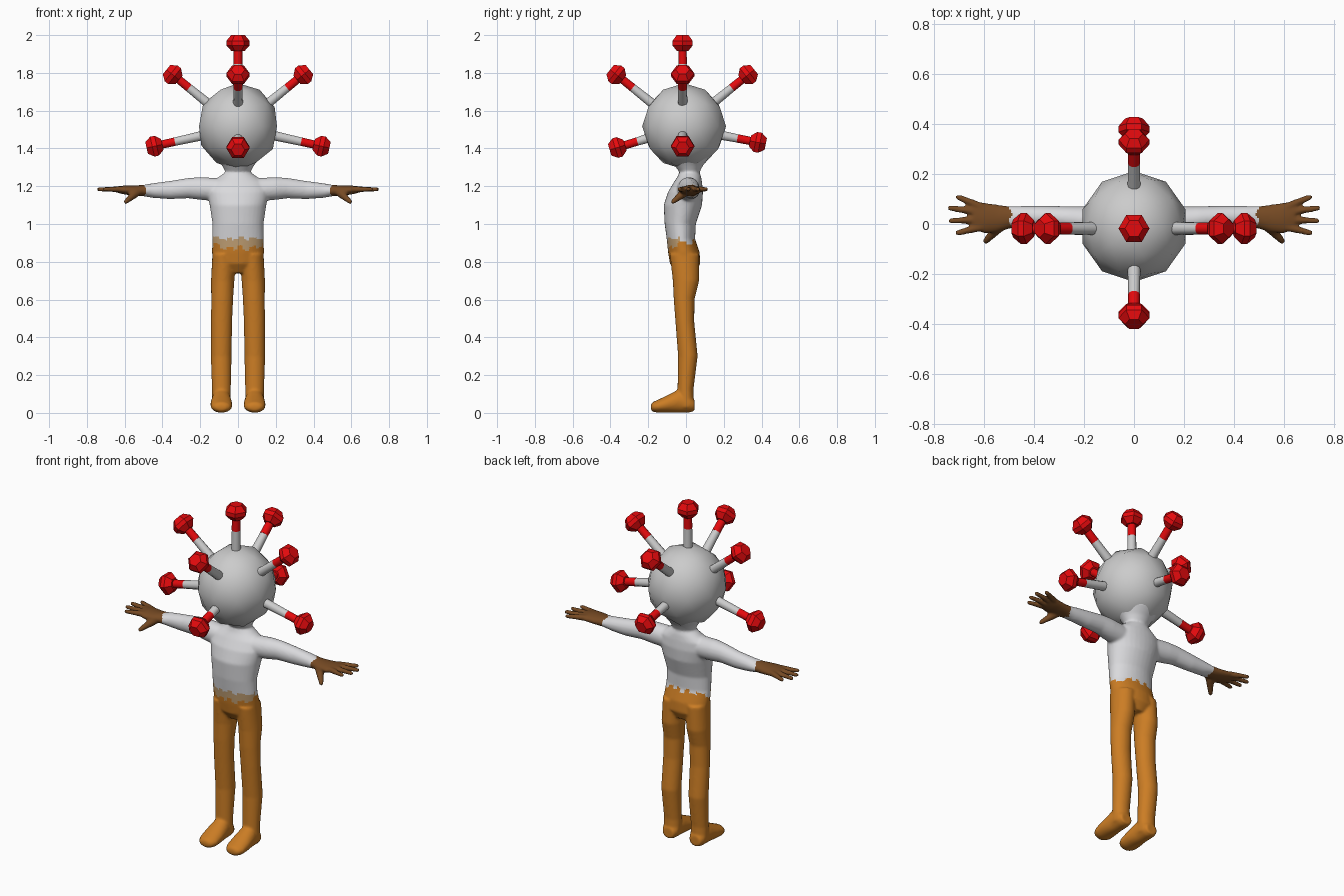
import bpy, bmesh, math
from mathutils import Vector, Matrix

if "Cube" in bpy.data.objects:
    bpy.data.objects.remove(bpy.data.objects["Cube"])


def material(name, rgb):
    m = bpy.data.materials.new(name)
    m.diffuse_color = (*rgb, 1)
    m.use_nodes = True
    m.node_tree.nodes["Principled BSDF"].inputs["Base Color"].default_value = m.diffuse_color
    return m


HEAD = material("head grey", (0.60, 0.60, 0.60))
SHIRT = material("shirt white", (0.70, 0.70, 0.72))
PANTS = material("trouser orange", (0.60, 0.205, 0.018))
WAIST = material("waistband tan", (0.55, 0.36, 0.18))
SKIN = material("hand brown", (0.18, 0.068, 0.017))
RED = material("knob red", (0.78, 0.003, 0.004))


def add_object(name, bm, mats, smooth=True):
    bmesh.ops.recalc_face_normals(bm, faces=bm.faces)
    me = bpy.data.meshes.new(name)
    bm.to_mesh(me)
    bm.free()
    for m in mats:
        me.materials.append(m)
    for p in me.polygons:
        p.use_smooth = smooth
    ob = bpy.data.objects.new(name, me)
    bpy.context.collection.objects.link(ob)
    return ob


def loft(bm, rings, sides=24):
    """Closed skin over elliptical rings given as (centre, u axis, v axis)."""
    loops = []
    for c, u, v in rings:
        c, u, v = Vector(c), Vector(u), Vector(v)
        loops.append([bm.verts.new(c + u * math.cos(t) + v * math.sin(t))
                      for t in (2 * math.pi * i / sides for i in range(sides))])
    for a, b in zip(loops, loops[1:]):
        for i in range(sides):
            j = (i + 1) % sides
            bm.faces.new((a[i], a[j], b[j], b[i]))
    bm.faces.new(loops[0][::-1])
    bm.faces.new(loops[-1])


def finger(bm, a, b, r0, r1):
    """Tapered finger with a rounded tip."""
    a, b = Vector(a), Vector(b)
    d = (b - a).normalized()
    u = d.cross(Vector((0, 0, 1))).normalized()
    v = u.cross(d)
    rings = [(a, r0), (b - d * r1, r1), (b - d * r1 * 0.4, r1 * 0.85), (b, r1 * 0.4)]
    loft(bm, [(c, u * r, v * r) for c, r in rings], 12)


body = bmesh.new()

# trunk and neck: z, front y, back y, half width
trunk = [(0.74, -0.05, 0.05, 0.07), (0.79, -0.085, 0.076, 0.132), (0.85, -0.095, 0.072, 0.138),
         (0.92, -0.102, 0.048, 0.136), (1.00, -0.113, 0.052, 0.135), (1.10, -0.118, 0.085, 0.150),
         (1.17, -0.095, 0.090, 0.165), (1.22, -0.065, 0.085, 0.150), (1.25, -0.045, 0.080, 0.100),
         (1.275, -0.035, 0.072, 0.066), (1.31, -0.060, 0.090, 0.085), (1.36, -0.10, 0.13, 0.12)]
loft(body, [((0, (f + b) / 2, z), (w, 0, 0), (0, (b - f) / 2, 0)) for z, f, b, w in trunk], 32)

# legs: z, x, y, half width, half depth
leg = [(0.84, 0.074, -0.008, 0.062, 0.078), (0.70, 0.081, 0.0, 0.062, 0.070),
       (0.60, 0.084, -0.010, 0.058, 0.055), (0.48, 0.087, -0.006, 0.056, 0.050),
       (0.30, 0.089, 0.010, 0.055, 0.052), (0.12, 0.088, -0.003, 0.050, 0.042),
       (0.03, 0.088, 0.000, 0.050, 0.042)]
# feet: y, z, half width, half height
foot = [(0.045, 0.04, 0.035, 0.03), (0.02, 0.052, 0.048, 0.05), (-0.04, 0.062, 0.052, 0.062),
        (-0.10, 0.047, 0.058, 0.046), (-0.15, 0.035, 0.057, 0.034), (-0.175, 0.032, 0.045, 0.026),
        (-0.186, 0.03, 0.025, 0.015)]
# arms and palms: x, y, z, half depth, half height
arm = [(0.08, 0.005, 1.18, 0.060, 0.062), (0.20, 0.015, 1.188, 0.056, 0.060),
       (0.26, 0.022, 1.190, 0.049, 0.054), (0.36, 0.030, 1.180, 0.043, 0.048),
       (0.45, 0.030, 1.177, 0.042, 0.039), (0.50, 0.026, 1.177, 0.045, 0.030),
       (0.55, 0.022, 1.177, 0.056, 0.027), (0.60, 0.024, 1.180, 0.062, 0.024),
       (0.645, 0.032, 1.183, 0.054, 0.016)]
# fingers: base y, tip x, tip y
fingers = [(0.068, 0.714, 0.112), (0.045, 0.748, 0.066), (0.018, 0.744, 0.012), (-0.012, 0.716, -0.038)]

for s in (-1, 1):
    loft(body, [((s * x, y, z), (w, 0, 0), (0, d, 0)) for z, x, y, w, d in leg])
    loft(body, [((s * 0.088, y, z), (w, 0, 0), (0, 0, h)) for y, z, w, h in foot])
    loft(body, [((s * x, y, z), (0, d, 0), (0, 0, h)) for x, y, z, d, h in arm])
    for y0, x1, y1 in fingers:
        finger(body, (s * 0.61, y0, 1.183), (s * x1, y1, 1.184), 0.017, 0.012)
    finger(body, (s * 0.54, -0.01, 1.165), (s * 0.600, -0.076, 1.112), 0.024, 0.013)

# fuse the limbs into one smooth body
body = add_object("body", body, (SHIRT, PANTS, WAIST, SKIN))
bpy.context.view_layer.objects.active = body
body.select_set(True)
remesh = body.modifiers.new("fuse", 'REMESH')
remesh.mode = 'VOXEL'
remesh.voxel_size = 0.007
remesh.use_smooth_shade = True
soften = body.modifiers.new("soften", 'SMOOTH')
soften.factor = 0.5
soften.iterations = 6
for name in ("fuse", "soften"):
    bpy.ops.object.modifier_apply(modifier=name)

# clothing colours by position, with a ragged waistline
for p in body.data.polygons:
    x, y, z = p.center
    a = math.atan2(x, -y - 0.02)
    rag = 0.010 * (1 if math.sin(9 * a) > 0 else -1) + 0.006 * math.sin(5 * a + 1)
    p.use_smooth = True
    if abs(x) > 0.495 + 0.006 * math.sin(120 * y):
        p.material_index = 3
    elif z < 0.90 + 0.3 * y + rag:
        p.material_index = 1
    elif z < 0.925 + rag * 0.6 and y < -0.03:
        p.material_index = 2
    else:
        p.material_index = 0

# head
bm = bmesh.new()
bmesh.ops.create_icosphere(bm, subdivisions=2, radius=1,
                           matrix=Matrix.Translation((0, -0.01, 1.517)) @ Matrix.Diagonal((0.217, 0.222, 0.228, 1)))
add_object("head", bm, (HEAD,))


def turned(name, profile, sides, mat, place, smooth):
    bm = bmesh.new()
    loft(bm, [((0, 0, z), (r, 0, 0), (0, r, 0)) for z, r in profile], sides)
    ob = add_object(name, bm, (mat,), smooth)
    ob.matrix_world = place
    if smooth:
        bpy.ops.object.select_all(action='DESELECT')
        bpy.context.view_layer.objects.active = ob
        ob.select_set(True)
        bpy.ops.object.shade_smooth_by_angle(angle=math.radians(50))


# spikes: a grey stalk with a red end and a six-sided knob
root = Vector((0, -0.018, 1.51))
knobs = [(0, -0.018, 1.957)]
knobs += [(s * 0.345, -0.018, 1.79) for s in (-1, 1)] + [(s * 0.442, -0.018, 1.412) for s in (-1, 1)]
knobs += [(0, -0.368, 1.79), (0, 0.328, 1.79), (0, -0.363, 1.405), (0, 0.380, 1.432)]
for i, k in enumerate(knobs):
    d = Vector(k) - root
    n = d.length
    turn = d.to_track_quat('Z', 'Y') if d.xy.length > 0.001 else Matrix.Identity(3).to_quaternion()
    place = Matrix.Translation(root) @ turn.to_matrix().to_4x4()
    turned(f"spike_stalk_{i}", [(0.15, 0.027), (n - 0.11, 0.023)], 10, HEAD, place, True)
    turned(f"spike_end_{i}", [(n - 0.11, 0.0235), (n - 0.02, 0.0225)], 10, RED, place, True)
    turned(f"spike_knob_{i}", [(n - 0.042, 0.034), (n - 0.012, 0.062), (n + 0.012, 0.062), (n + 0.043, 0.036)],
           6, RED, place, False)
